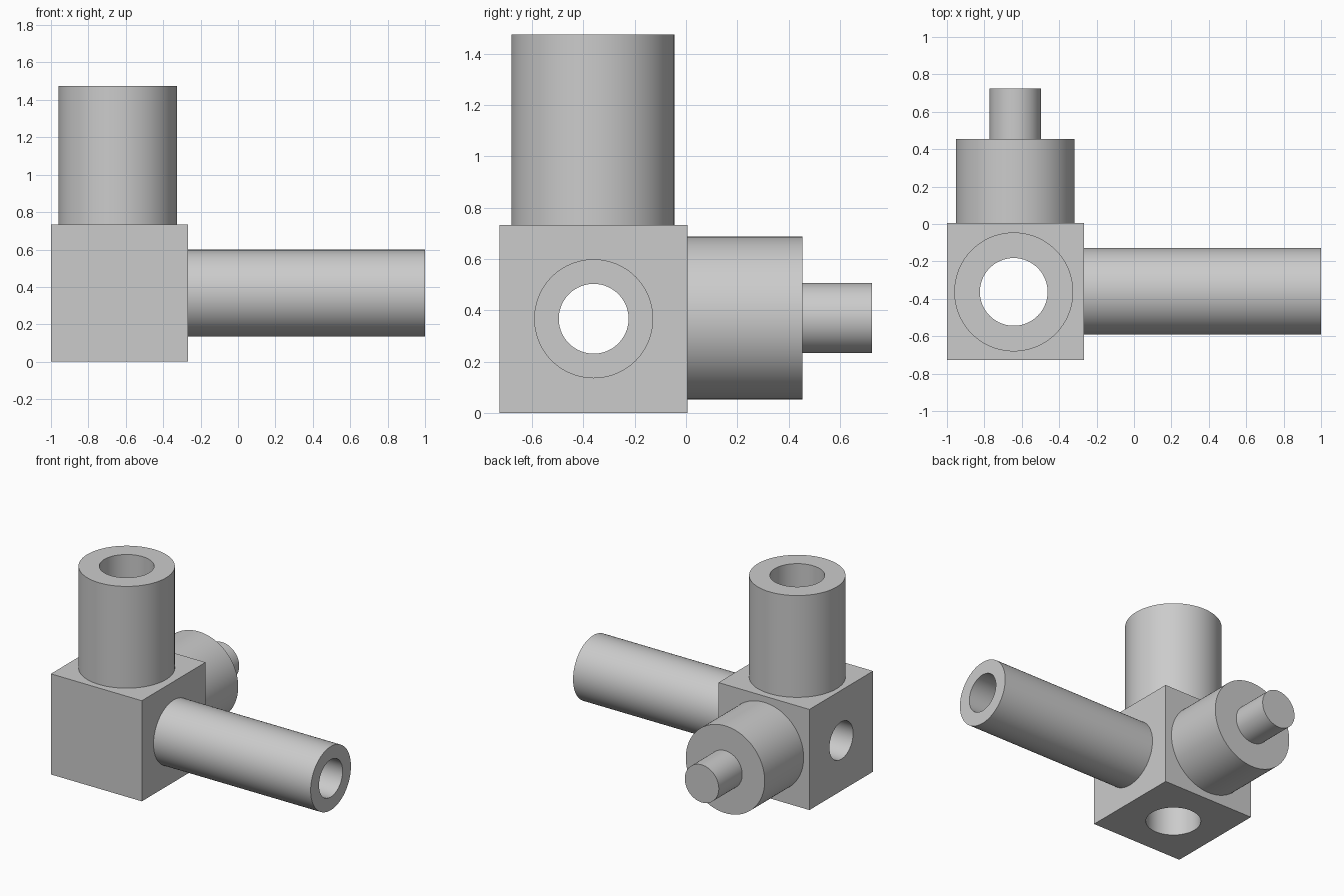
import bpy
from math import radians
from mathutils import Vector

old = bpy.data.objects.get("Cube")
if old:
    bpy.data.objects.remove(old, do_unlink=True)

grey = bpy.data.materials.new("light grey")
grey.use_nodes = True
COLOR = (0.6, 0.6, 0.6, 1)
grey.diffuse_color = COLOR
grey.node_tree.nodes["Principled BSDF"].inputs["Base Color"].default_value = COLOR

TURN = {"x": (0, radians(90), 0), "y": (radians(-90), 0, 0), "z": (0, 0, 0)}


def apply_modifiers(obj):
    bpy.ops.object.select_all(action="DESELECT")
    obj.select_set(True)
    bpy.context.view_layer.objects.active = obj
    for mod in list(obj.modifiers):
        bpy.ops.object.modifier_apply(modifier=mod.name)


def cylinder(name, axis, radius, start, end):
    """Round bar running from start to end along one axis."""
    start, end = Vector(start), Vector(end)
    bpy.ops.mesh.primitive_cylinder_add(
        vertices=96, radius=radius, depth=(end - start).length,
        location=(start + end) / 2, rotation=TURN[axis])
    obj = bpy.context.object
    obj.name = name
    obj.data.materials.append(grey)
    return obj


def cut(obj, *cutters):
    for cutter in cutters:
        mod = obj.modifiers.new("bore", "BOOLEAN")
        mod.operation, mod.solver, mod.object = "DIFFERENCE", "EXACT", cutter
    apply_modifiers(obj)


# Centre of the block
X, Y, Z = -0.635, -0.36, 0.367
SIDE = 0.733

# Bores through the block and the two tubes
upright_bore = cylinder("upright_bore", "z", 0.181, (-0.643, -0.363, -0.1), (-0.643, -0.363, 1.6))
side_bore = cylinder("side_bore", "x", 0.136, (-1.1, Y, Z), (1.1, Y, Z))

# Square block
bpy.ops.mesh.primitive_cube_add(size=SIDE, location=(X + 0.002, Y, Z))
block = bpy.context.object
block.name = "block"
block.data.materials.append(grey)
cut(block, upright_bore, side_bore)

# Hollow tubes on the top and on the left side
upright_tube = cylinder("upright_tube", "z", 0.318, (-0.643, -0.363, SIDE), (-0.643, -0.363, 1.475))
cut(upright_tube, upright_bore)
side_tube = cylinder("side_tube", "x", 0.232, (-0.267, Y, Z), (1, Y, Z))
cut(side_tube, side_bore)

# Solid boss and pin on the back
boss = cylinder("back_boss", "y", 0.318, (X, 0.006, 0.37), (X, 0.455, 0.37))
pin = cylinder("back_pin", "y", 0.137, (X, 0.455, 0.37), (X, 0.725, 0.37))

for cutter in (upright_bore, side_bore):
    bpy.data.objects.remove(cutter, do_unlink=True)

# Smooth round sides, crisp rims
bpy.ops.object.select_all(action="DESELECT")
for part in (upright_tube, side_tube, boss, pin, block):
    part.select_set(True)
bpy.context.view_layer.objects.active = block
bpy.ops.object.shade_smooth_by_angle(angle=radians(30))
